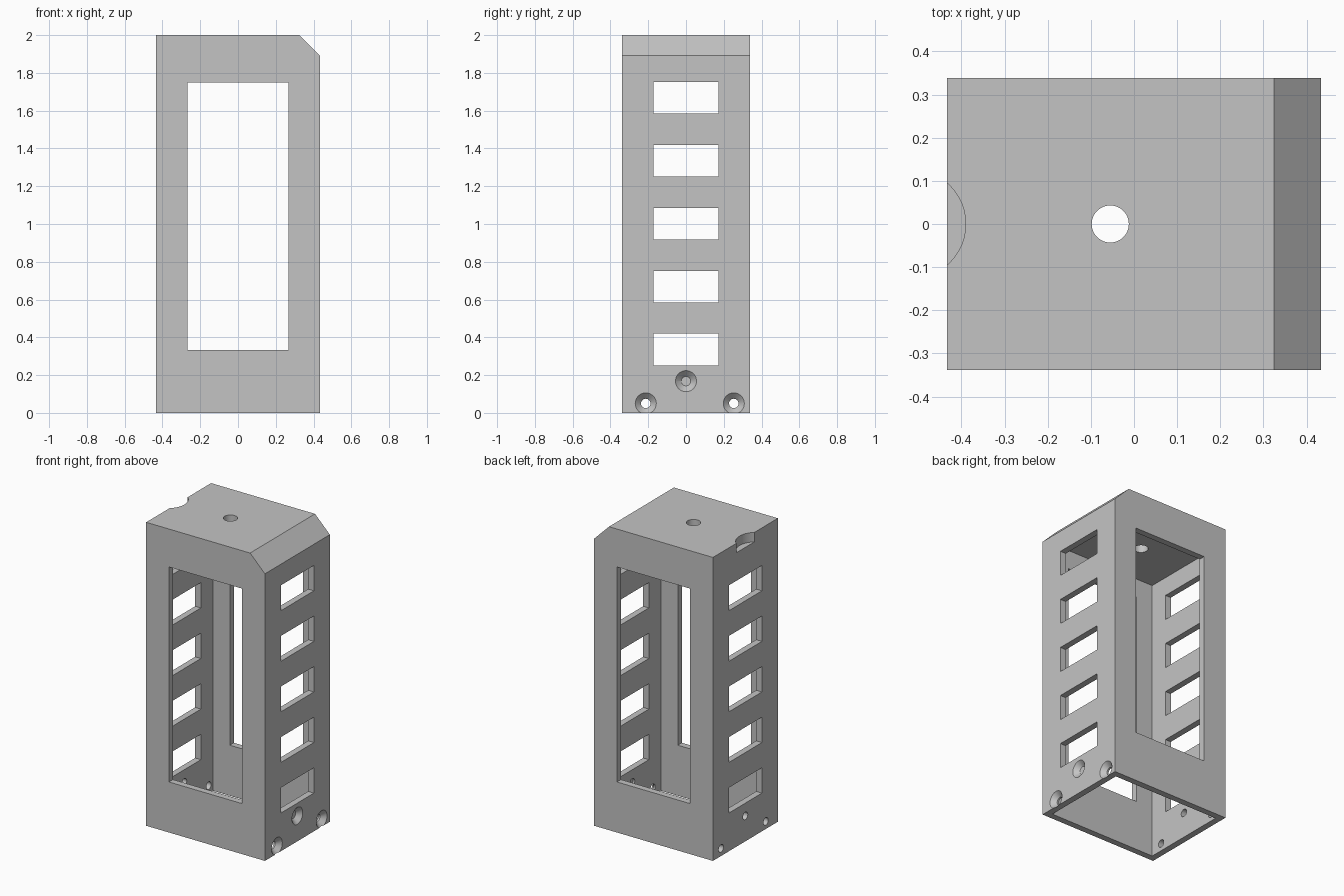
import bpy, bmesh, math
from mathutils import Matrix

cube = bpy.data.objects.get("Cube")
if cube:
    bpy.data.objects.remove(cube, do_unlink=True)

HX, HY, H = 0.433, 0.338, 2.0     # half width, half depth, height
WALL, ROOF, CHAMFER = 0.042, 0.125, 0.108

grey = bpy.data.materials.new("plain grey")
grey.use_nodes = True
colour = (0.55, 0.55, 0.55, 1)
grey.diffuse_color = colour
grey.node_tree.nodes["Principled BSDF"].inputs["Base Color"].default_value = colour


def make_object(name, bm):
    bmesh.ops.recalc_face_normals(bm, faces=bm.faces)
    mesh = bpy.data.meshes.new(name)
    bm.to_mesh(mesh)
    bm.free()
    mesh.materials.append(grey)
    obj = bpy.data.objects.new(name, mesh)
    bpy.context.collection.objects.link(obj)
    return obj


def subtract(body, cutter):
    bpy.context.view_layer.objects.active = body
    mod = body.modifiers.new("cut", 'BOOLEAN')
    mod.operation = 'DIFFERENCE'
    mod.solver = 'EXACT'
    mod.object = cutter
    bpy.ops.object.modifier_apply(modifier=mod.name)
    bpy.data.objects.remove(cutter, do_unlink=True)


def cut_box(body, x0, x1, y0, y1, z0, z1):
    bm = bmesh.new()
    size = Matrix.Diagonal((x1 - x0, y1 - y0, z1 - z0, 1))
    place = Matrix.Translation(((x0 + x1) / 2, (y0 + y1) / 2, (z0 + z1) / 2))
    bmesh.ops.create_cube(bm, size=1, matrix=place @ size)
    subtract(body, make_object("box_cutter", bm))


def cut_round(body, centre, r1, r2, length, axis):
    """Cylinder or cone; r1 is the radius at the low end of the axis."""
    turn = Matrix.Rotation(math.pi / 2, 4, 'Y') if axis == 'X' else Matrix()
    bm = bmesh.new()
    bmesh.ops.create_cone(bm, cap_ends=True, segments=48, radius1=r1, radius2=r2,
                          depth=length, matrix=Matrix.Translation(centre) @ turn)
    subtract(body, make_object("round_cutter", bm))


# Outer block with one chamfered top edge
bm = bmesh.new()
outline = [(-HX, 0), (HX, 0), (HX, H - CHAMFER), (HX - CHAMFER, H), (-HX, H)]
face = bm.faces.new([bm.verts.new((x, -HY, z)) for x, z in outline])
side = bmesh.ops.extrude_face_region(bm, geom=[face])["geom"]
bmesh.ops.translate(bm, vec=(0, 2 * HY, 0),
                    verts=[v for v in side if isinstance(v, bmesh.types.BMVert)])
housing = make_object("housing", bm)

# Cavity open at the bottom
cut_box(housing, WALL - HX, HX - WALL, WALL - HY, HY - WALL, -0.1, H - ROOF)

# Tall openings through front and back
cut_box(housing, -0.267, 0.267, -1, 1, 0.333, 1.75)

# Five vents through both sides
for i in range(5):
    low = 0.252 + i / 3
    cut_box(housing, -1, 1, -0.172, 0.172, low, low + 0.167)

# Screw holes through both sides, countersunk on the right-hand face
for y, z in [(-0.213, 0.05), (0.253, 0.05), (0, 0.168)]:
    cut_round(housing, (0, y, z), 0.025, 0.025, 1.2, 'X')
    cut_round(housing, (HX - 0.01, y, z), 0.025, 0.066, 0.04, 'X')

# Hole through the roof and shallow round notch on the top edge
cut_round(housing, (-0.055, 0, H), 0.043, 0.043, 0.5, 'Z')
cut_round(housing, (-0.516, 0, H), 0.126, 0.126, 0.125, 'Z')

# Smooth the round holes, keep the edges sharp
bpy.ops.object.select_all(action='DESELECT')
housing.select_set(True)
bpy.context.view_layer.objects.active = housing
bpy.ops.object.shade_smooth_by_angle(angle=math.radians(25))
